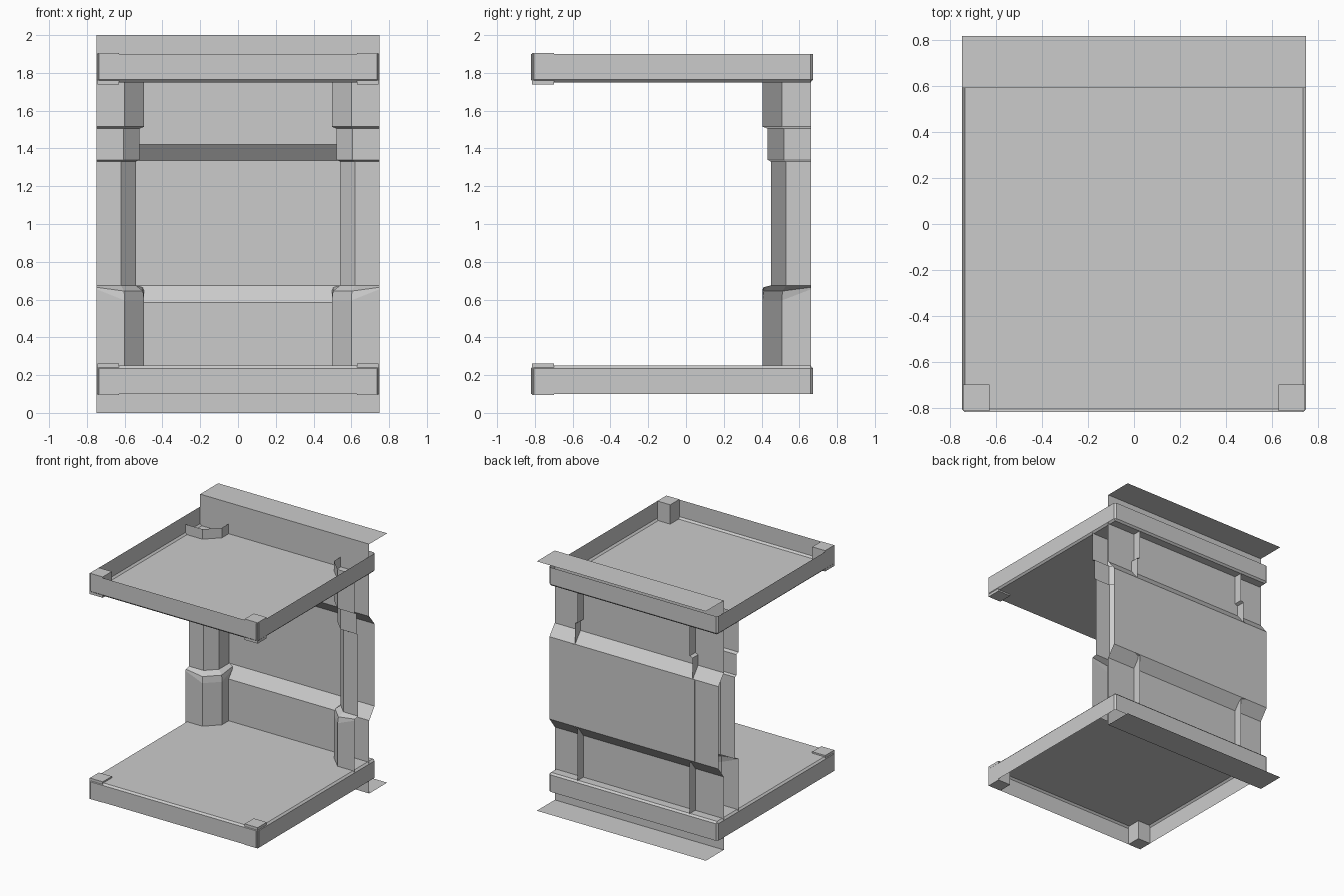
import bpy, bmesh
from mathutils import Matrix

if "Cube" in bpy.data.objects:
    bpy.data.objects.remove(bpy.data.objects["Cube"])


def finish(name, bm, mirror=False):
    bmesh.ops.recalc_face_normals(bm, faces=bm.faces)
    mesh = bpy.data.meshes.new(name)
    bm.to_mesh(mesh)
    bm.free()
    ob = bpy.data.objects.new(name, mesh)
    bpy.context.collection.objects.link(ob)
    if mirror:
        m = ob.modifiers.new("Mirror", 'MIRROR')
        m.use_clip = False
        m.merge_threshold = 0.0001
    return ob


def box(bm, lo, hi):
    size = [b - a for a, b in zip(lo, hi)]
    mid = [(a + b) / 2 for a, b in zip(lo, hi)]
    mat = Matrix.Translation(mid) @ Matrix.Diagonal((*size, 1))
    return bmesh.ops.create_cube(bm, size=1, matrix=mat)["verts"]


def loft(bm, rings):
    rows = [[bm.verts.new(p) for p in ring] for ring in rings]
    for a, b in zip(rows, rows[1:]):
        for i in range(len(a) - 1):
            bm.faces.new((a[i], a[i + 1], b[i + 1], b[i]))


def flip_to_top(bm):
    bmesh.ops.transform(bm, verts=bm.verts,
                        matrix=Matrix.Translation((0, 0, 2)) @ Matrix.Diagonal((1, 1, -1, 1)))


for level in ("floor", "ceiling"):
    # shallow tray: panel with chamfered edges, open on the outer side
    bm = bmesh.new()
    box(bm, (-0.75, -0.82, 0.10), (0.75, 0.672, 0.25))
    bm.faces.ensure_lookup_table()
    low = min(bm.faces, key=lambda f: f.calc_center_median().z)
    bmesh.ops.delete(bm, geom=[low], context='FACES_ONLY')
    edges = [e for e in bm.edges if max(v.co.z for v in e.verts) > 0.2]
    bmesh.ops.bevel(bm, geom=edges, offset=0.014, segments=1, affect='EDGES', profile=0.5)
    if level == "ceiling":
        flip_to_top(bm)
    finish(level + "_tray", bm)

    # square blocks on the two front corners
    bm = bmesh.new()
    box(bm, (0.63, -0.815, 0.095), (0.745, -0.70, 0.262))
    if level == "ceiling":
        flip_to_top(bm)
    finish(level + "_corner_block", bm, mirror=True)

# back wall sheet with recessed middle and flanges at top and bottom
wall = [(0.82, 0), (0.592, 0), (0.592, 0.585), (0.66, 0.675),
        (0.66, 1.335), (0.592, 1.42), (0.592, 2), (0.82, 2)]
bm = bmesh.new()
loft(bm, [[(x, y, z) for x in (-0.75, 0.75)] for y, z in wall])
finish("back_wall", bm)

# chamfered corner pillars: (front y, chamfer x1, x2, chamfer end y, z at ends, z at chamfer)
WIDE = (0.405, 0.60, 0.497, 0.507)
STEP = (0.432, 0.607, 0.522, 0.518)
SLIM = (0.449, 0.62, 0.54, 0.53)
LIP = (0.411, 0.603, 0.503, 0.511)
sections = [(*WIDE, 0.17, 0.17), (*WIDE, 0.655, 0.595), (*LIP, 0.665, 0.645),
            (*SLIM, 0.675, 0.675), (*SLIM, 1.33, 1.33), (*STEP, 1.34, 1.34),
            (*STEP, 1.505, 1.505), (*WIDE, 1.515, 1.515), (*WIDE, 1.83, 1.83)]
bm = bmesh.new()
loft(bm, [[(0.75, f, ze), (x1, f, zc), (x2, d, zc), (x2, 0.663, ze)]
          for f, x1, x2, d, ze, zc in sections])
finish("corner_pillar", bm, mirror=True)
